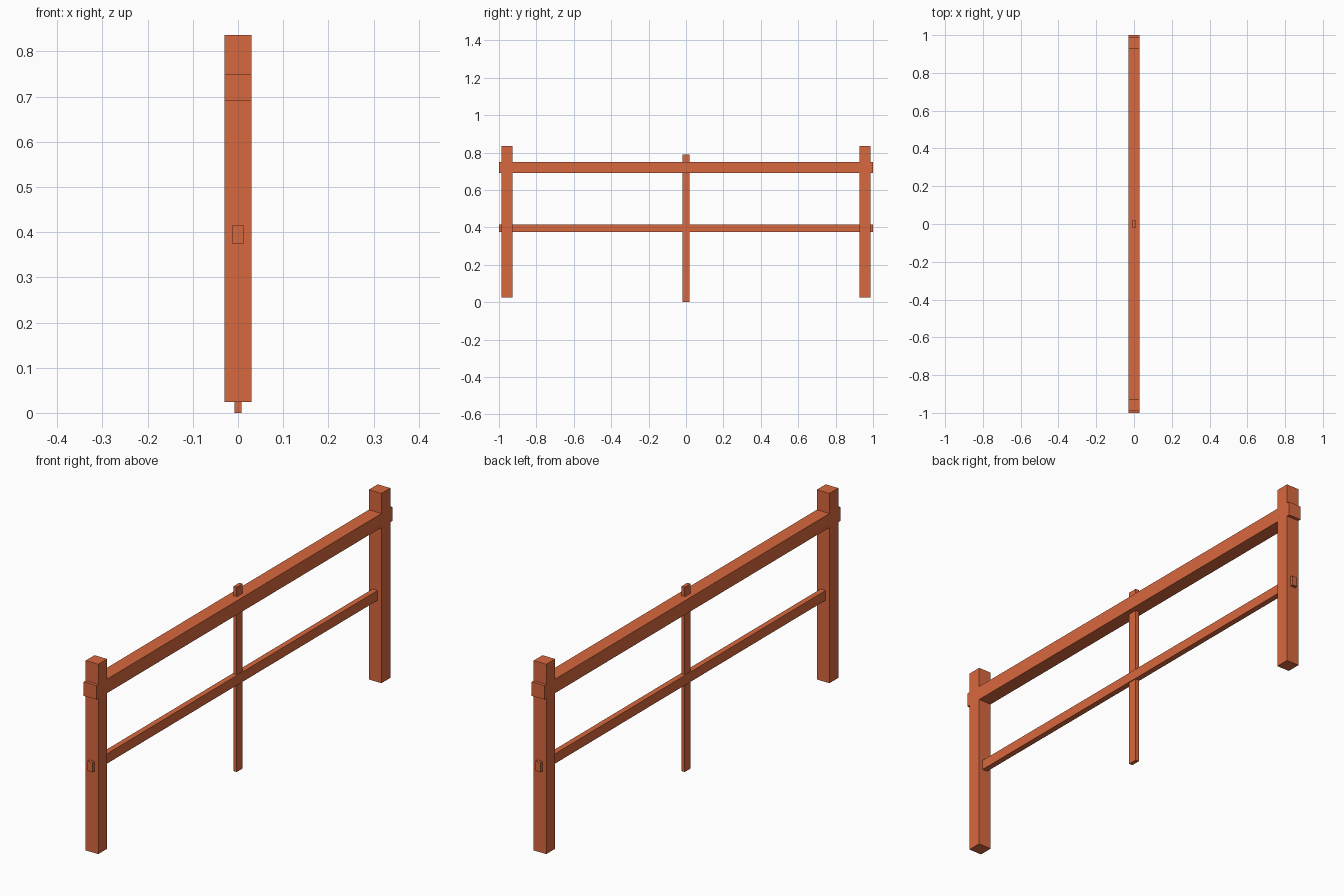
import bpy

if "Cube" in bpy.data.objects:
    bpy.data.objects.remove(bpy.data.objects["Cube"])

paint = bpy.data.materials.new("orange_paint")
paint.diffuse_color = (0.69, 0.14, 0.05, 1)
paint.use_nodes = True
paint.node_tree.nodes["Principled BSDF"].inputs["Base Color"].default_value = paint.diffuse_color


def beam(name, x, y, z):
    """Box beam from (min, max) ranges on each axis."""
    bpy.ops.mesh.primitive_cube_add(size=1, location=[sum(r) / 2 for r in (x, y, z)])
    obj = bpy.context.object
    obj.name = name
    obj.scale = [r[1] - r[0] for r in (x, y, z)]
    bpy.ops.object.transform_apply(location=False, rotation=False, scale=True)
    obj.data.materials.append(paint)
    return obj


# End posts
for side, y in (("front", -0.957), ("back", 0.957)):
    beam(side + "_post", (-0.03, 0.03), (y - 0.03, y + 0.03), (0.024, 0.836))

# Rails, running through the posts
beam("top_rail", (-0.03, 0.03), (-1, 1), (0.69, 0.75))
beam("lower_rail", (-0.012, 0.012), (-1, 1), (0.374, 0.416))

# Thin central stake
beam("middle_stake", (-0.008, 0.008), (-0.02, 0.02), (0, 0.79))
